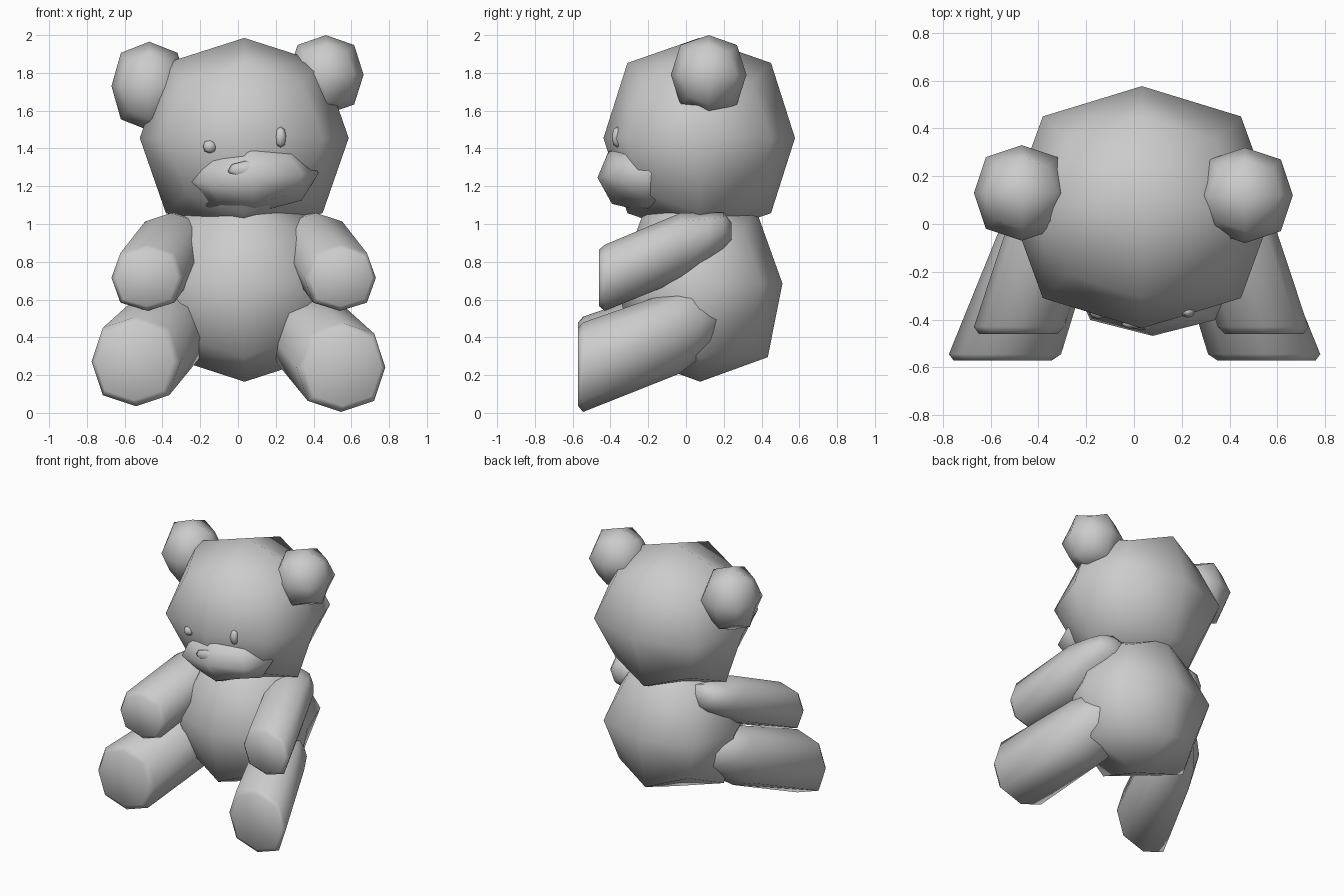
import bpy, bmesh

if "Cube" in bpy.data.objects:
    bpy.data.objects.remove(bpy.data.objects["Cube"])


def finish(name, bm):
    me = bpy.data.meshes.new(name)
    bmesh.ops.recalc_face_normals(bm, faces=bm.faces[:])
    for f in bm.faces:
        f.smooth = True
    bm.to_mesh(me)
    bm.free()
    ob = bpy.data.objects.new(name, me)
    bpy.context.collection.objects.link(ob)
    return ob


def puff(name, center, radii, bottom=1.0, top=1.0, tilt=0.0):
    """Box softened once by subdivision; bottom/top widen or narrow it."""
    bm = bmesh.new()
    bmesh.ops.create_cube(bm, size=2)
    for v in bm.verts:
        k = top if v.co.z > 0 else bottom
        v.co.x *= radii[0] * k
        v.co.y *= radii[1] * k
        v.co.z *= radii[2]
    ob = finish(name, bm)
    ob.location = center
    ob.rotation_euler = (0, tilt, 0)
    mod = ob.modifiers.new("soften", 'SUBSURF')
    mod.levels = mod.render_levels = 1
    mod.use_limit_surface = False
    return ob


OCT = [(1, 0), (.75, .75), (0, 1), (-.75, .75),
       (-1, 0), (-.75, -.75), (0, -1), (.75, -.75)]


def limb(name, rings):
    """Eight-sided limb through rings of (x, y, z, rx, rz)."""
    bm = bmesh.new()
    loops = [[bm.verts.new((x + a * rx, y, z + b * rz)) for a, b in OCT]
             for x, y, z, rx, rz in rings]
    for p, q in zip(loops, loops[1:]):
        for i in range(8):
            j = (i + 1) % 8
            bm.faces.new((p[i], p[j], q[j], q[i]))
    bm.faces.new(loops[0])
    bm.faces.new(loops[-1])
    return finish(name, bm)


# Torso and head
puff("torso", (.035, .075, .685), (.465, .415, .52), bottom=1.2, top=.9)
puff("head", (.033, .07, 1.455), (.553, .507, .53))

# Ears
puff("ear_right", (.465, .12, 1.79), (.2, .2, .21))
puff("ear_left", (-.47, .13, 1.73), (.2, .2, .235))

# Face
puff("muzzle", (.078, -.2, 1.245), (.325, .25, .185), bottom=1.0, top=1.15, tilt=-.07)
puff("nose", (.045, -.418, 1.29), (.1, .025, .045), tilt=-.1)
puff("eye_right", (.225, -.365, 1.46), (.03, .027, .055))
puff("eye_left", (-.15, -.37, 1.41), (.035, .027, .035))

# Arms and legs, mirrored with small offsets
for side, s, mid_arm, mid_leg, lift in (("right", 1, .03, .005, 0),
                                        ("left", -1, .03, .0, .03)):
    def along(mid, rows):
        return [(mid + s * x, y, z, rx, rz) for x, y, z, rx, rz in rows]

    limb("arm_" + side, along(mid_arm, [
        (.515, -.46, .715, .165, .15),
        (.51, -.43, .715, .19, .175),
        (.385, -.03, .88, .182, .178),
        (.345, .12, .93, .165, .13),
        (.325, .20, .96, .13, .10),
        (.315, .24, .96, .06, .05)]))
    limb("leg_" + side, along(mid_leg, [
        (.55, -.572, .242 + lift, .205, .205),
        (.54, -.545, .242 + lift, .235, .237),
        (.36, -.04, .430 + lift, .21, .225),
        (.32, .08, .475 + lift, .19, .18),
        (.28, .19, .50 + lift, .12, .09)]))
